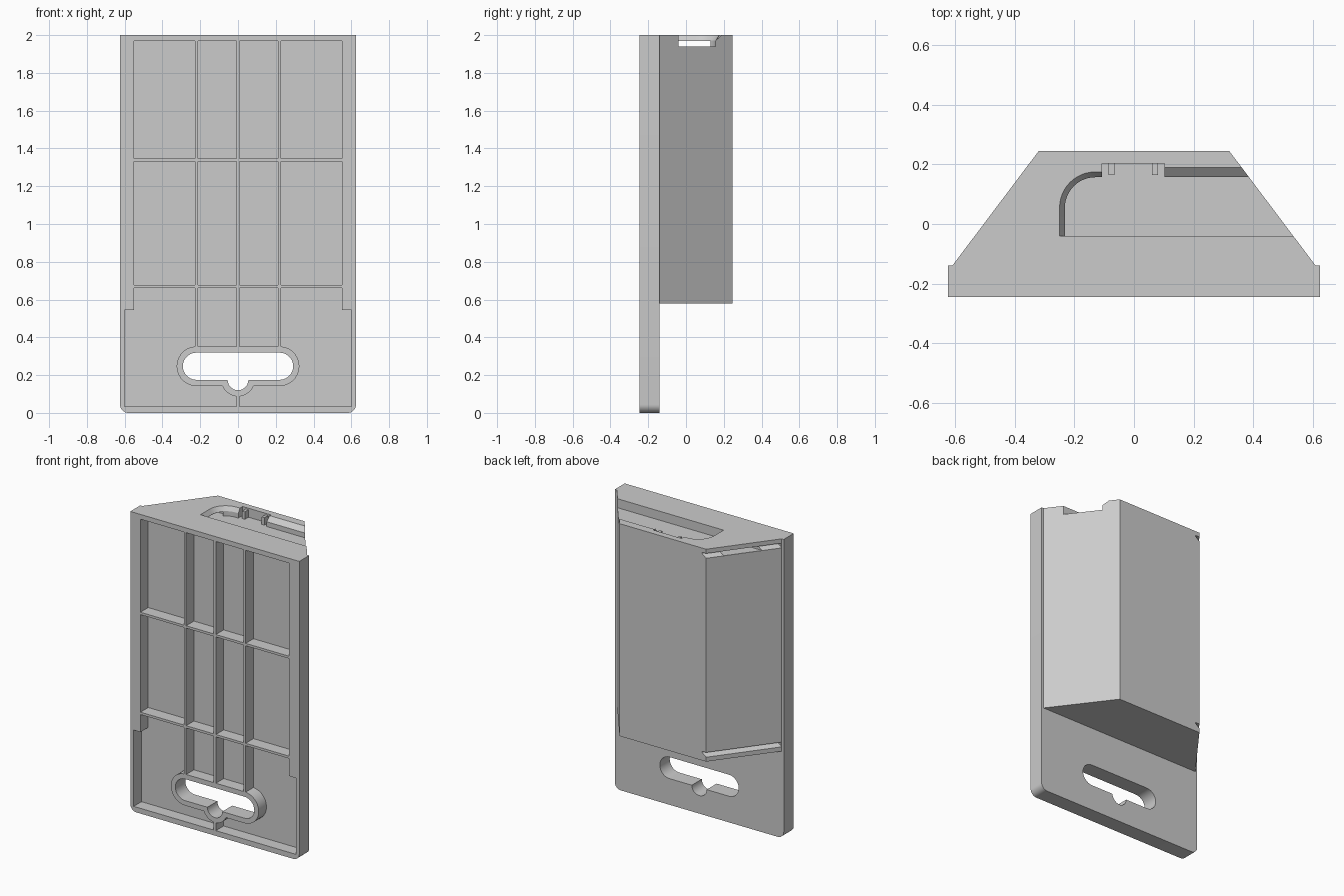
import bpy, bmesh
from math import sin, cos, asin, pi

if "Cube" in bpy.data.objects:
    bpy.data.objects.remove(bpy.data.objects["Cube"])

grey = bpy.data.materials.new("plain_grey")
grey.use_nodes = True
grey.diffuse_color = (0.6, 0.6, 0.6, 1)
grey.node_tree.nodes["Principled BSDF"].inputs["Base Color"].default_value = (0.6, 0.6, 0.6, 1)


def prism(name, pts, lo, hi, axis="z", end_pts=None):
    """Extrude an outline along z (x, y points) or y (x, z points)."""
    place = (lambda p, h: (p[0], p[1], h)) if axis == "z" else (lambda p, h: (p[0], h, p[1]))
    bm = bmesh.new()
    a = [bm.verts.new(place(p, lo)) for p in pts]
    b = [bm.verts.new(place(p, hi)) for p in (end_pts or pts)]
    bm.faces.new(a)
    bm.faces.new(b)
    for i in range(len(a)):
        j = (i + 1) % len(a)
        bm.faces.new((a[i], a[j], b[j], b[i]))
    bmesh.ops.recalc_face_normals(bm, faces=bm.faces)
    mesh = bpy.data.meshes.new(name)
    bm.to_mesh(mesh)
    bm.free()
    mesh.materials.append(grey)
    ob = bpy.data.objects.new(name, mesh)
    bpy.context.collection.objects.link(ob)
    return ob


def box(name, x0, x1, y0, y1, z0, z1):
    return prism(name, [(x0, y0), (x1, y0), (x1, y1), (x0, y1)], z0, z1)


def arc(cx, cy, r, start, end, n=14):
    return [(cx + r * cos(start + (end - start) * i / n),
             cy + r * sin(start + (end - start) * i / n)) for i in range(n + 1)]


def activate(ob):
    bpy.ops.object.select_all(action="DESELECT")
    ob.select_set(True)
    bpy.context.view_layer.objects.active = ob


def cut(ob, *cutters):
    activate(ob)
    for c in cutters:
        c.hide_render = True
        m = ob.modifiers.new("cut", "BOOLEAN")
        m.operation, m.solver, m.object = "DIFFERENCE", "EXACT", c
        bpy.ops.object.modifier_apply(modifier=m.name)
        bpy.data.objects.remove(c)
    bpy.ops.object.shade_smooth_by_angle(angle=0.5)


def keyhole(r, dip):
    """Long rounded slot with a round dip in the middle of its lower edge."""
    cz, dip_z = 0.247, 0.175
    a = asin((cz - r - dip_z) / dip)
    return (arc(0.22, cz, r, -pi / 2, pi / 2) + arc(-0.22, cz, r, pi / 2, 3 * pi / 2)
            + arc(0, dip_z, dip, pi - a, 2 * pi + a))


FRONT, FLOOR, BACK = -0.245, -0.163, -0.14

# Front plate with rounded lower corners, open tray and hanging slot
plate = prism("front_plate",
              [(0.625, 2), (-0.625, 2)] + arc(-0.58, 0.045, 0.045, pi, 1.5 * pi, 8)
              + arc(0.58, 0.045, 0.045, 1.5 * pi, 2 * pi, 8), FRONT, BACK, "y")
half = [(0.6, 0.035), (0.6, 0.545), (0.55, 0.545), (0.55, 1.968)]
tray = half + [(-x, z) for x, z in reversed(half)]
cut(plate, prism("tray_cutter", tray, FRONT - 0.1, FLOOR, "y"),
    prism("slot_cutter", keyhole(0.072, 0.055), -0.4, 0, "y"))

# Raised rim around the hanging slot
rim = prism("slot_rim", keyhole(0.105, 0.088), FRONT, FLOOR + 0.003, "y")
cut(rim, prism("rim_cutter", keyhole(0.072, 0.055), -0.4, 0, "y"))

# Stiffening ribs in the tray
for i, x in enumerate((-0.22, 0, 0.22)):
    box(f"upright_rib_{i}", x - 0.008, x + 0.008, FRONT, FLOOR + 0.003, 0.345, 1.975)
for i, z in enumerate((0.67, 1.338)):
    box(f"cross_rib_{i}", -0.555, 0.555, FRONT, FLOOR + 0.003, z - 0.008, z + 0.008)
box("bottom_rib", -0.008, 0.008, FRONT, FLOOR + 0.003, 0.03, 0.092)

# Tapered rear body
body = prism("rear_body", [(-0.61, BACK - 0.008), (-0.61, BACK), (-0.32, 0.245), (0.32, 0.245),
                           (0.61, BACK), (0.61, BACK - 0.008)], 0.58, 2)


# Top recess, open to one sloping side, with a bevelled mouth
def recess(edge, right, notch):
    cx, r = -0.13, -0.13 - edge
    return ([(edge, -0.04)] + arc(cx, notch - r, r, pi, pi / 2, 12)
            + [(-0.108, notch), (-0.108, 0.203), (0.102, 0.203), (0.102, right),
               (0.8, right), (0.8, -0.04)])


inner = recess(-0.232, 0.157, 0.157)
outer = recess(-0.25, 0.19, 0.175)
beyond = [(2 * q[0] - p[0], 2 * q[1] - p[1]) for p, q in zip(inner, outer)]
cut(body, prism("recess_cutter", inner, 1.94, 2.1),
    prism("mouth_cutter", inner, 1.972, 2.028, end_pts=beyond),
    box("slit_cutter", -0.8, -0.2, -0.04, 0.155, 1.94, 1.968))


# Wedge grooves along the other sloping side
def groove(z0, z1):
    length = (0.29 ** 2 + 0.385 ** 2) ** 0.5
    dx, dy = 0.29 / length, 0.385 / length
    ends = [(-0.61 + 0.004 * dx, BACK + 0.004 * dy), (-0.32 + 0.1 * dx, 0.245 + 0.1 * dy)]
    profile = [(-0.02, z0 - 0.016), (0.025, z1 - 0.006), (0.025, z1), (-0.02, z1)]
    loops = [[(x + d * dy, y - d * dx, z) for d, z in profile] for x, y in ends]
    ob = prism("groove_cutter", [(0, 0), (1, 0), (1, 1), (0, 1)], 0, 1)
    for v, co in zip(ob.data.vertices, loops[0] + loops[1]):
        v.co = co
    bm = bmesh.new()
    bm.from_mesh(ob.data)
    bmesh.ops.recalc_face_normals(bm, faces=bm.faces)
    bm.to_mesh(ob.data)
    bm.free()
    return ob


cut(body, groove(1.935, 1.971), groove(0.605, 0.641))

# Small catches in the recess notch
for side, x in (("left", 0.07), ("right", -0.075)):
    box(f"catch_{side}", x - 0.01, x + 0.01, 0.165, 0.205, 1.935, 1.99)
